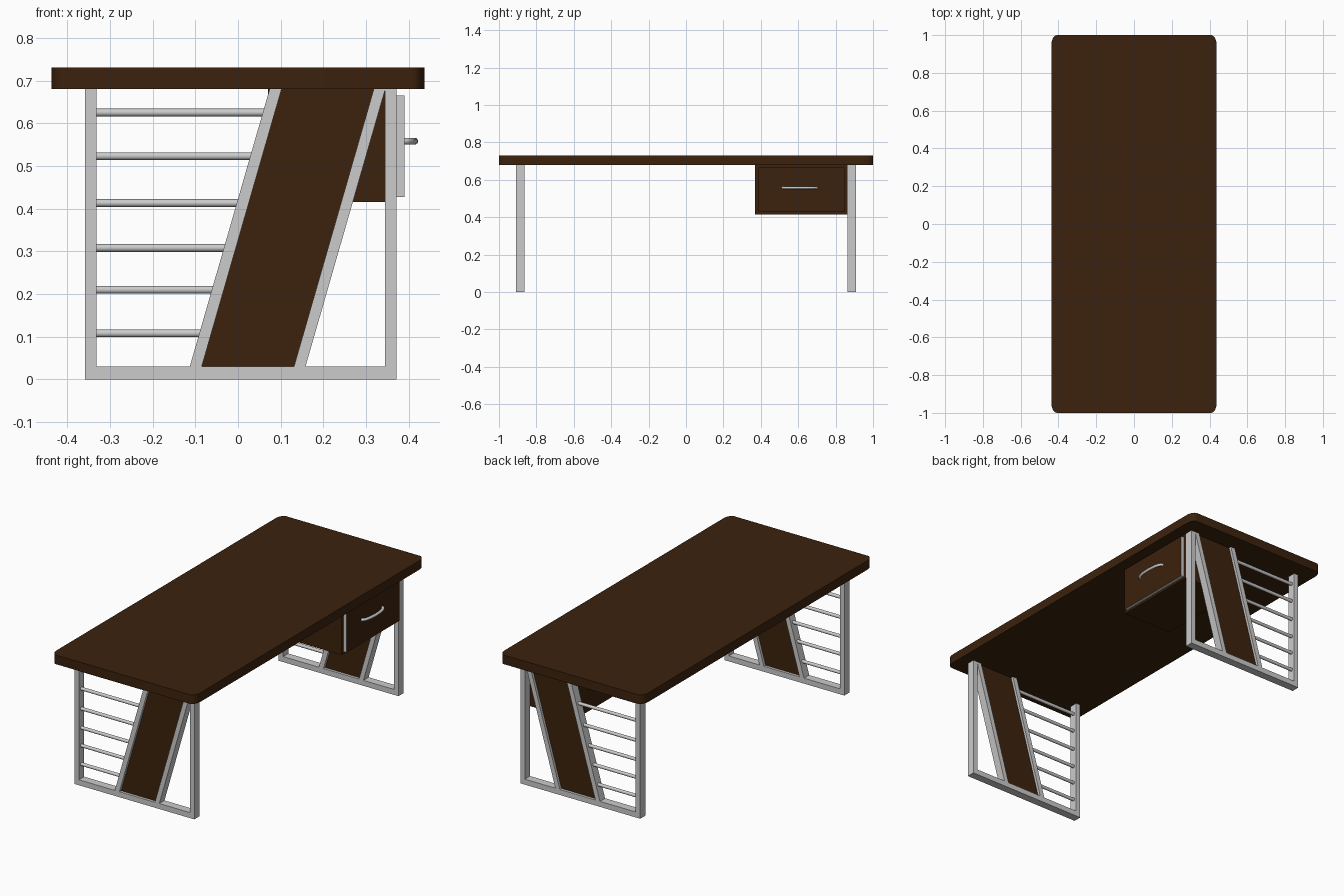
import bpy, bmesh, math
from mathutils import Vector

cube = bpy.data.objects.get("Cube")
if cube:
    bpy.data.objects.remove(cube, do_unlink=True)


def material(name, rgb):
    m = bpy.data.materials.new(name)
    m.use_nodes = True
    m.diffuse_color = (*rgb, 1)
    m.node_tree.nodes["Principled BSDF"].inputs["Base Color"].default_value = (*rgb, 1)
    return m


WOOD = material("dark_brown_wood", (0.045, 0.016, 0.004))
METAL = material("light_grey_metal", (0.6, 0.6, 0.6))


def finish(name, bm, *mats):
    bmesh.ops.recalc_face_normals(bm, faces=bm.faces)
    me = bpy.data.meshes.new(name)
    bm.to_mesh(me)
    bm.free()
    ob = bpy.data.objects.new(name, me)
    bpy.context.collection.objects.link(ob)
    for m in mats:
        me.materials.append(m)
    return ob


def prism(name, points, offset, *mats):
    """Extrude a flat outline along an offset vector."""
    bm = bmesh.new()
    face = bm.faces.new([bm.verts.new(p) for p in points])
    new = bmesh.ops.extrude_face_region(bm, geom=[face])["geom"]
    verts = [g for g in new if isinstance(g, bmesh.types.BMVert)]
    bmesh.ops.translate(bm, verts=verts, vec=Vector(offset))
    return finish(name, bm, *mats)


def box(name, x, y, z, *mats):
    corners = [(x[0], y[0]), (x[1], y[0]), (x[1], y[1]), (x[0], y[1])]
    return prism(name, [(a, b, z[0]) for a, b in corners], (0, 0, z[1] - z[0]), *mats)


def smooth(ob):
    bpy.ops.object.select_all(action="DESELECT")
    ob.select_set(True)
    bpy.context.view_layer.objects.active = ob
    bpy.ops.object.shade_smooth_by_angle(angle=math.radians(40))


# Tabletop with rounded corners
HX, RX, RY, UNDER, TOP = 0.437, 0.03, 0.05, 0.68, 0.73
outline = []
for q, (sx, sy) in enumerate([(1, 1), (-1, 1), (-1, -1), (1, -1)]):
    for i in range(7):
        a = math.radians(90 * q + 15 * i)
        outline.append((sx * (HX - RX) + RX * math.cos(a),
                        sy * (1 - RY) + RY * math.sin(a), UNDER))
smooth(prism("tabletop", outline, (0, 0, TOP - UNDER), WOOD))

# Two end frames: legs, bottom rail, slanted bars, panel and rungs
FOOT, MID, DEPTH = 0.03, 0.887, 0.045
SHIFT = 0.187


def slant(name, x0, x1, y, depth, mat):
    pts = [(x0, FOOT), (x1, FOOT), (x1 + SHIFT, UNDER), (x0 + SHIFT, UNDER)]
    prism(name, [(x, y - depth / 2, z) for x, z in pts], (0, depth, 0), mat)


for end, y in (("front", -MID), ("back", MID)):
    ys = (y - DEPTH / 2, y + DEPTH / 2)
    box(end + "_bottom_rail", (-0.358, 0.371), ys, (0, FOOT), METAL)
    box(end + "_right_leg", (-0.358, -0.331), ys, (FOOT, UNDER), METAL)
    box(end + "_left_leg", (0.344, 0.371), ys, (FOOT, UNDER), METAL)
    slant(end + "_slanted_bar_inner", -0.113, -0.085, y, DEPTH, METAL)
    slant(end + "_slanted_bar_outer", 0.131, 0.158, y, DEPTH, METAL)
    slant(end + "_slanted_panel", -0.085, 0.131, y, 0.016, WOOD)
    for n, z in enumerate((0.108, 0.21, 0.308, 0.413, 0.523, 0.625)):
        x_end = -0.1 + SHIFT * (z - FOOT) / (UNDER - FOOT)
        ring = [(-0.335, y + 0.009 * math.cos(k * math.tau / 16),
                 z + 0.009 * math.sin(k * math.tau / 16)) for k in range(16)]
        smooth(prism(f"{end}_rung_{n + 1}", ring, (x_end + 0.335, 0, 0), METAL))

# Drawer box hanging beside the back frame
box("drawer_case", (0.07, 0.371), (0.37, 0.865), (0.415, UNDER), WOOD)

# Drawer front: brown face, metal edges
front = box("drawer_front", (0.371, 0.39), (0.387, 0.848), (0.427, 0.665), WOOD, METAL)
for p in front.data.polygons:
    p.material_index = 0 if abs(p.normal.x) > 0.5 else 1

# Arched handle
curve = bpy.data.curves.new("drawer_handle", "CURVE")
curve.dimensions = "3D"
curve.bevel_depth = 0.008
curve.bevel_resolution = 3
curve.use_fill_caps = True
spline = curve.splines.new("POLY")
STEPS = 16
spline.points.add(STEPS)
for i, pt in enumerate(spline.points):
    a = math.pi * i / STEPS
    pt.co = (0.387 + 0.027 * math.sin(a) ** 0.8, 0.608 - 0.09 * math.cos(a), 0.558, 1)
spline.use_smooth = True
curve.materials.append(METAL)
handle = bpy.data.objects.new("drawer_handle", curve)
bpy.context.collection.objects.link(handle)
